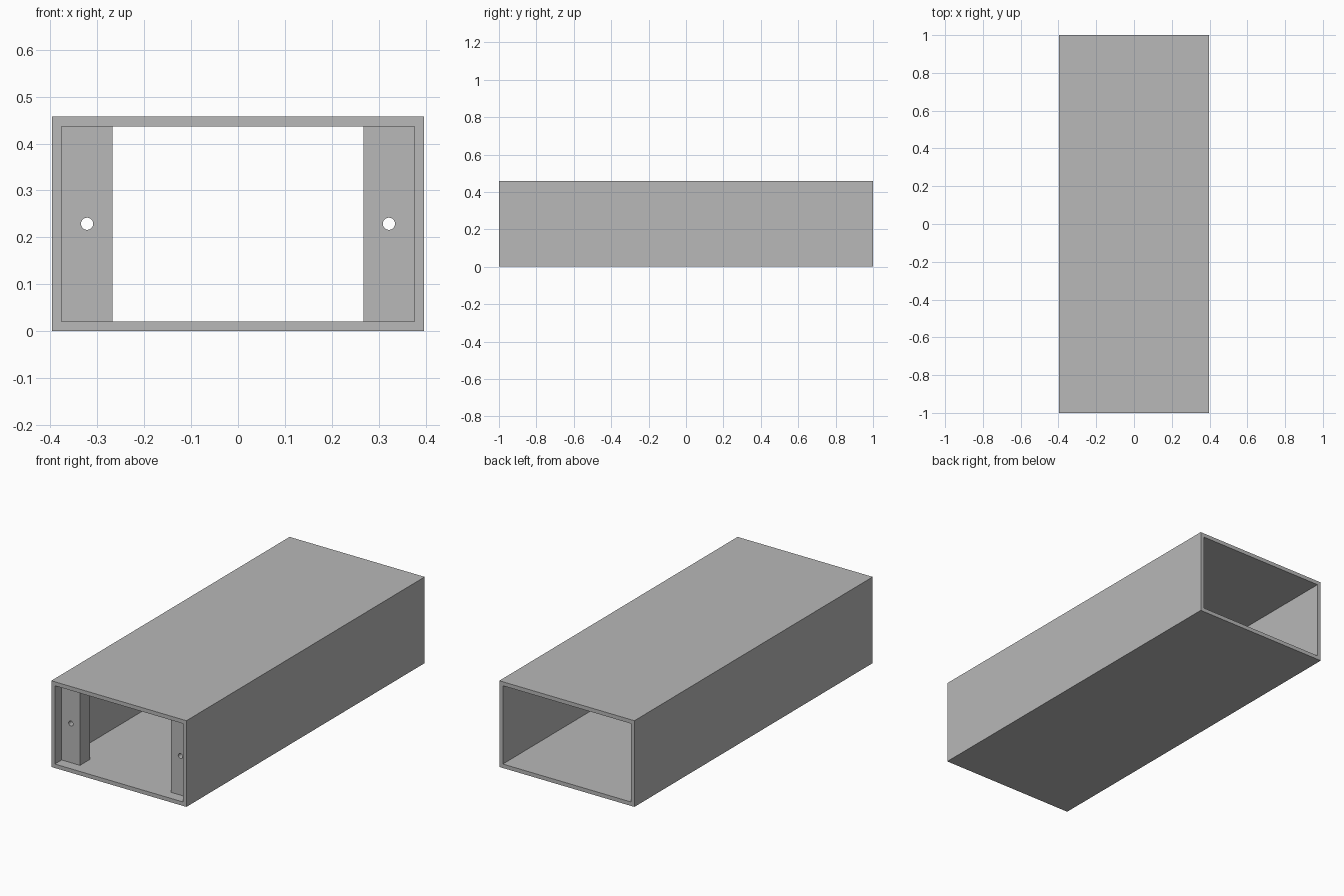
import bpy, bmesh, math

cube = bpy.data.objects.get("Cube")
if cube:
    bpy.data.objects.remove(cube, do_unlink=True)

WIDTH, HEIGHT, LENGTH = 0.794, 0.458, 2.0
WALL = 0.021
MID_Z = HEIGHT / 2
INNER_X = WIDTH / 2 - WALL

grey = bpy.data.materials.new("plain_grey")
grey.use_nodes = True
grey.diffuse_color = (0.48, 0.48, 0.48, 1)
grey.node_tree.nodes["Principled BSDF"].inputs["Base Color"].default_value = grey.diffuse_color


def rectangle(x0, x1, z0, z1):
    return [(x0, z0), (x1, z0), (x1, z1), (x0, z1)]


def circle(x, z, radius, sides=32):
    steps = [math.tau * i / sides for i in range(sides)]
    return [(x + radius * math.cos(a), z + radius * math.sin(a)) for a in steps]


def extrude_outline(name, outer, hole, y0, y1):
    """Extrude an outline with a hole in it along y."""
    curve = bpy.data.curves.new(name, "CURVE")
    curve.dimensions = "2D"
    curve.fill_mode = "BOTH"
    curve.extrude = (y1 - y0) / 2
    for outline in (outer, hole):
        spline = curve.splines.new("POLY")
        spline.points.add(len(outline) - 1)
        for point, (x, z) in zip(spline.points, outline):
            point.co = (x, z, 0, 1)
        spline.use_cyclic_u = True
    obj = bpy.data.objects.new(name, curve)
    bpy.context.collection.objects.link(obj)
    obj.location.y = (y0 + y1) / 2
    obj.rotation_euler.x = math.pi / 2

    # Turn the curve into a clean closed mesh
    bpy.ops.object.select_all(action="DESELECT")
    obj.select_set(True)
    bpy.context.view_layer.objects.active = obj
    bpy.ops.object.convert(target="MESH")
    obj = bpy.context.view_layer.objects.active
    bm = bmesh.new()
    bm.from_mesh(obj.data)
    bmesh.ops.remove_doubles(bm, verts=bm.verts, dist=0.0001)
    bmesh.ops.recalc_face_normals(bm, faces=bm.faces)
    bm.to_mesh(obj.data)
    bm.free()
    obj.data.materials.clear()
    obj.data.materials.append(grey)
    bpy.ops.object.shade_smooth_by_angle(angle=math.radians(30))
    return obj


# Open-ended rectangular sleeve
extrude_outline(
    "sleeve",
    rectangle(-WIDTH / 2, WIDTH / 2, 0, HEIGHT),
    rectangle(-INNER_X, INNER_X, WALL, HEIGHT - WALL),
    -LENGTH / 2, LENGTH / 2)

# Mounting blocks with screw holes, set back inside the front opening
for side, sign in (("left", 1), ("right", -1)):
    near, far = sorted((sign * 0.268, sign * INNER_X))
    extrude_outline(
        side + "_mounting_block",
        rectangle(near, far, WALL, HEIGHT - WALL),
        circle((near + far) / 2, MID_Z, 0.013),
        -0.943, -0.861)
